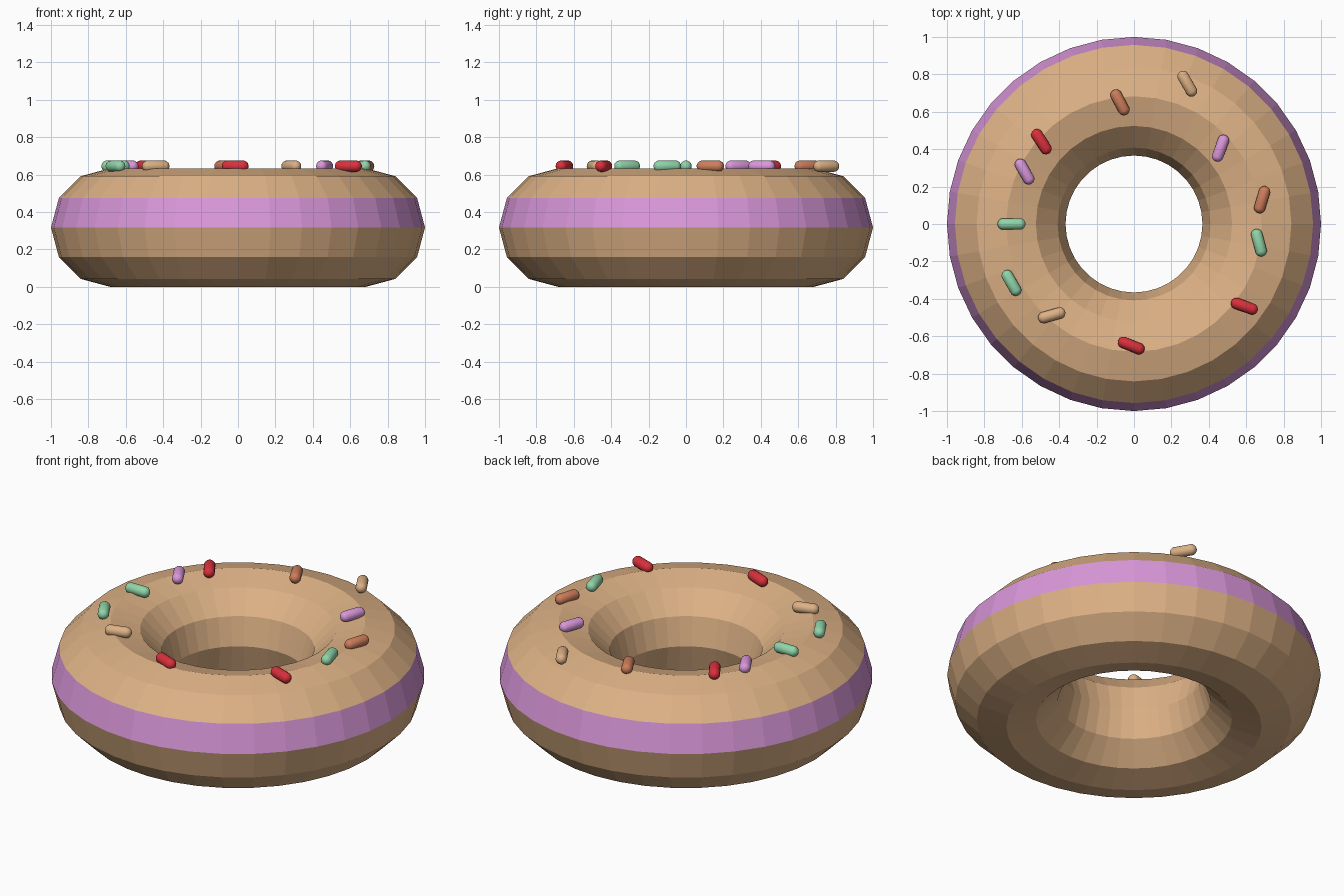
import bpy
import bmesh
from math import cos, sin, pi, radians
from mathutils import Matrix

cube = bpy.data.objects.get("Cube")
if cube:
    bpy.data.objects.remove(cube)


def material(name, rgb):
    m = bpy.data.materials.new(name)
    m.use_nodes = True
    m.diffuse_color = (*rgb, 1)
    m.node_tree.nodes["Principled BSDF"].inputs["Base Color"].default_value = (*rgb, 1)
    return m


TAN = material("baked_tan", (0.72, 0.44, 0.235))
PINK = material("orchid_pink", (0.70, 0.31, 0.70))
RED = material("cherry_red", (0.70, 0.03, 0.045))
GREEN = material("mint_green", (0.28, 0.67, 0.40))
ORANGE = material("terracotta", (0.61, 0.205, 0.105))


def make_object(name, bm, *mats):
    mesh = bpy.data.meshes.new(name)
    bmesh.ops.recalc_face_normals(bm, faces=bm.faces)
    bm.to_mesh(mesh)
    bm.free()
    for m in mats:
        mesh.materials.append(m)
    obj = bpy.data.objects.new(name, mesh)
    bpy.context.collection.objects.link(obj)
    return obj


# Faceted ring: a twelve-sided tube section swept around z
MAJOR, MINOR, SEGS, SIDES = 0.683, 0.317, 36, 12
bm = bmesh.new()
rings = []
for i in range(SEGS):
    a = 2 * pi * i / SEGS
    ring = []
    for j in range(SIDES):
        t = 2 * pi * j / SIDES
        r = MAJOR + MINOR * cos(t)
        ring.append(bm.verts.new((r * cos(a), r * sin(a), MINOR * (1 + sin(t)))))
    rings.append(ring)
for i in range(SEGS):
    here, after = rings[i], rings[(i + 1) % SEGS]
    for j in range(SIDES):
        k = (j + 1) % SIDES
        face = bm.faces.new((here[j], after[j], after[k], here[k]))
        # The first outer row above the middle is the pink band
        face.material_index = int(j == 0)
make_object("doughnut_ring", bm, TAN, PINK)


# Sprinkle: a sphere stretched into a horizontal capsule
def sprinkle(name, x, y, angle, mat):
    bm = bmesh.new()
    bmesh.ops.create_uvsphere(bm, u_segments=16, v_segments=9, radius=0.031,
                              matrix=Matrix.Rotation(pi / 2, 4, "Y"))
    for v in bm.verts:
        v.co.x += 0.044 if v.co.x > 0 else -0.044
    bm.transform(Matrix.Translation((x, y, 0.645)) @ Matrix.Rotation(radians(angle), 4, "Z"))
    for f in bm.faces:
        f.smooth = True
    make_object(name, bm, mat)


sprinkles = [
    (0.285, 0.75, -60, TAN), (-0.075, 0.65, -62, ORANGE),
    (-0.495, 0.44, -57, RED), (-0.585, 0.28, -60, PINK),
    (-0.655, 0.0, 0, GREEN), (-0.655, -0.315, -60, GREEN),
    (-0.44, -0.488, 16, TAN), (-0.015, -0.65, -22, RED),
    (0.59, -0.44, -20, RED), (0.668, -0.1, -75, GREEN),
    (0.685, 0.13, 73, ORANGE), (0.463, 0.405, 70, PINK),
]
for n, (x, y, angle, mat) in enumerate(sprinkles, 1):
    sprinkle(f"sprinkle_{n}", x, y, angle, mat)
